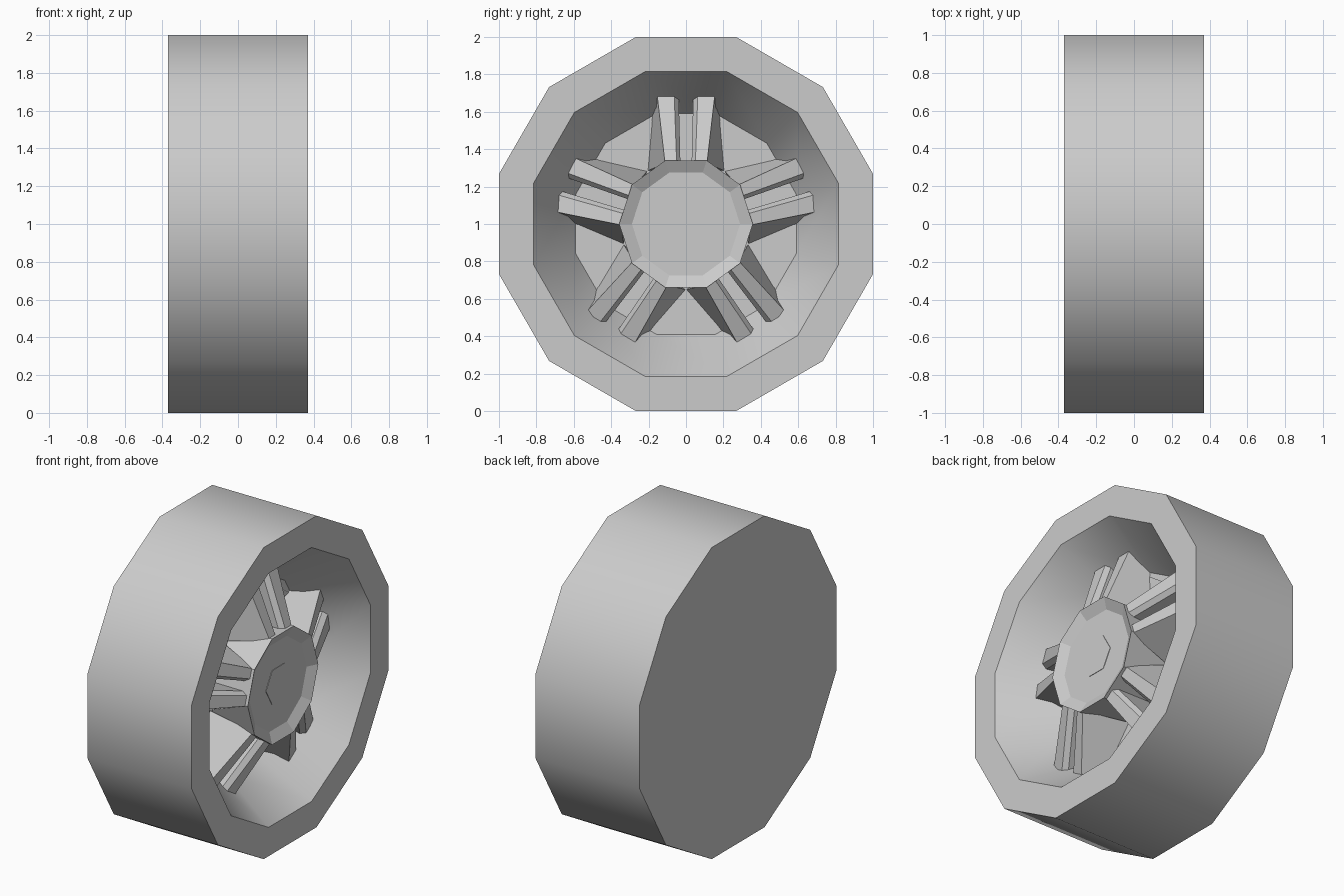
import bpy, bmesh, math
from math import pi, sin, cos

if "Cube" in bpy.data.objects:
    bpy.data.objects.remove(bpy.data.objects["Cube"])

AXLE = 1.0  # height of the wheel axis


def finish(bm, name, angle=None):
    bmesh.ops.remove_doubles(bm, verts=bm.verts, dist=1e-5)
    bmesh.ops.recalc_face_normals(bm, faces=bm.faces)
    me = bpy.data.meshes.new(name)
    bm.to_mesh(me)
    bm.free()
    ob = bpy.data.objects.new(name, me)
    bpy.context.collection.objects.link(ob)
    if angle:
        bpy.ops.object.select_all(action='DESELECT')
        ob.select_set(True)
        bpy.context.view_layer.objects.active = ob
        bpy.ops.object.shade_smooth_by_angle(angle=math.radians(angle))
    return ob


def turned(name, profile, sides, angle=None):
    """Closed solid turned about the x axis; profile is (x, flat radius), flat side up."""
    bm = bmesh.new()
    rings = []
    for x, apothem in profile:
        r = apothem / cos(pi / sides)
        rings.append([bm.verts.new((x, r * sin((i + .5) * 2 * pi / sides),
                                    AXLE + r * cos((i + .5) * 2 * pi / sides)))
                      for i in range(sides)])
    for a, b in zip(rings, rings[1:]):
        for i in range(sides):
            j = (i + 1) % sides
            bm.faces.new((a[i], a[j], b[j], b[i]))
    bm.faces.new(rings[0])
    bm.faces.new(rings[-1])
    return finish(bm, name, angle)


# Tyre with flat back, tapered barrel and recessed floor
turned("tyre_and_barrel", [(-.37, 1), (.37, 1), (.37, .815), (.03, .59)], 12, 35)

# Brake disc on the floor
turned("brake_disc", [(.0, .55), (.035, .55)], 10)

# Hub with dished cap
turned("hub", [(.0, .33), (.32, .34), (.285, .275)], 10)
turned("hub_centre_plate", [(.27, .11), (.288, .11)], 6)

# Spokes: five mirrored pairs. Sections are (x, sideways, outward)
root = [(.305, .05, .325), (.305, .112, .325), (.0, .215, .28), (.0, .03, .30), (.27, .03, .325)]
tip = [(.145, .065, .74), (.145, .16, .74), (.0, .175, .74), (.0, .04, .74), (.115, .04, .74)]
for k in range(5):
    a = k * 2 * pi / 5
    for side, label in ((1, "right"), (-1, "left")):
        bm = bmesh.new()
        ends = []
        for section in (root, tip):
            ends.append([bm.verts.new((x, side * s * cos(a) + r * sin(a),
                                       AXLE + r * cos(a) - side * s * sin(a)))
                         for x, s, r in section])
        n = len(root)
        for i in range(n):
            j = (i + 1) % n
            bm.faces.new((ends[0][i], ends[0][j], ends[1][j], ends[1][i]))
        bm.faces.new(ends[0])
        bm.faces.new(ends[1])
        finish(bm, f"spoke_{k + 1}_{label}")
